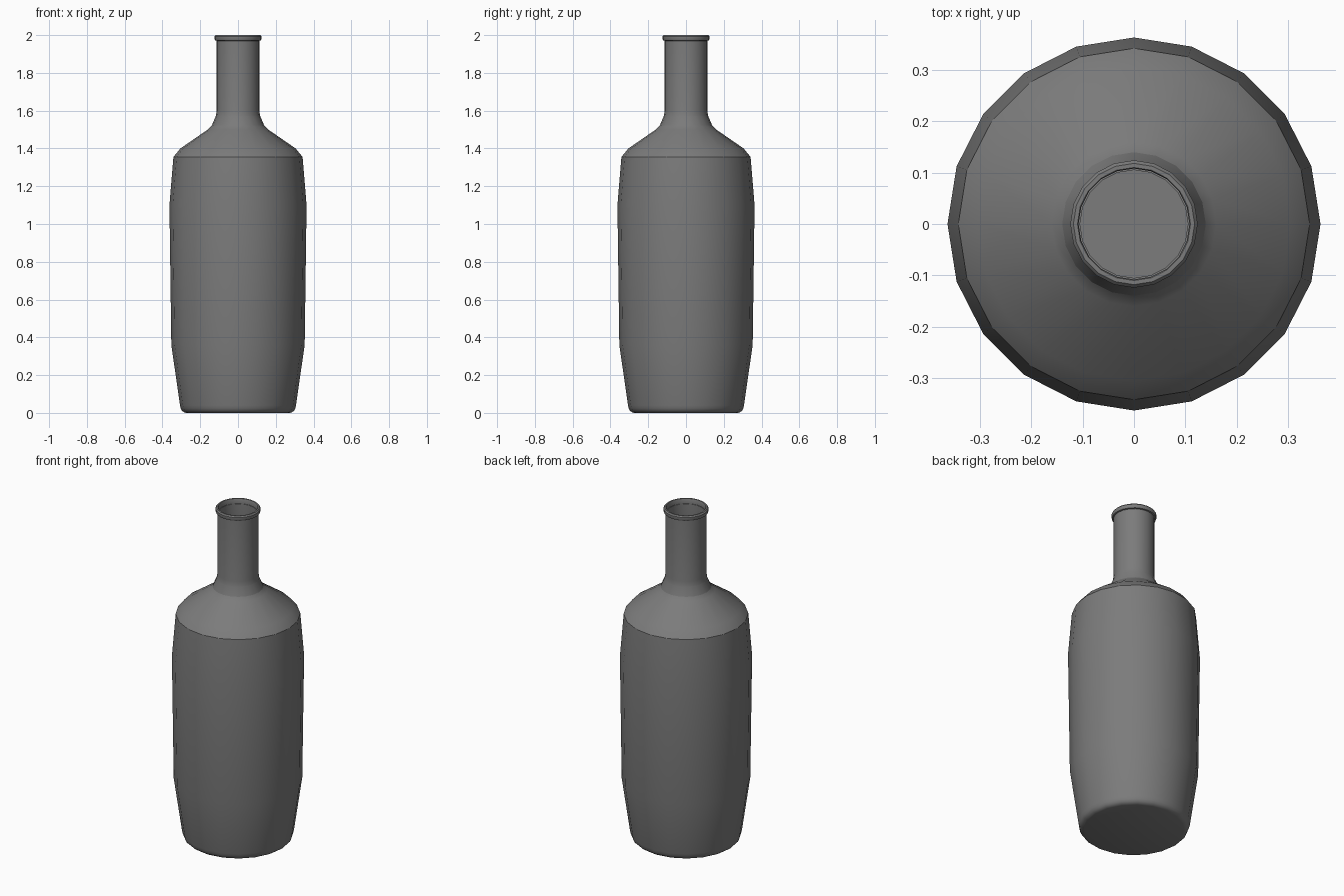
import bpy, bmesh
from math import cos, sin, tau, radians

if "Cube" in bpy.data.objects:
    bpy.data.objects.remove(bpy.data.objects["Cube"])

SIDES = 20


def lathe(name, profile):
    """Spin an (r, z) profile around z; a zero radius closes to a pole."""
    bm = bmesh.new()
    rings = []
    for r, z in profile:
        if r == 0:
            rings.append([bm.verts.new((0, 0, z))] * SIDES)
        else:
            rings.append([bm.verts.new((r * cos(tau * i / SIDES),
                                        r * sin(tau * i / SIDES), z))
                          for i in range(SIDES)])
    for a, b in zip(rings, rings[1:]):
        for i in range(SIDES):
            j = (i + 1) % SIDES
            bm.faces.new(list(dict.fromkeys((a[i], a[j], b[j], b[i]))))
    bmesh.ops.recalc_face_normals(bm, faces=bm.faces)
    mesh = bpy.data.meshes.new(name)
    bm.to_mesh(mesh)
    bm.free()
    ob = bpy.data.objects.new(name, mesh)
    bpy.context.collection.objects.link(ob)
    bpy.context.view_layer.objects.active = ob
    ob.select_set(True)
    bpy.ops.object.shade_smooth_by_angle(angle=radians(32))
    ob.select_set(False)
    return ob


# outer wall: rounded base, body, shoulder, neck
outer = [(0, 0), (0.275, 0), (0.287, 0.004), (0.297, 0.012), (0.303, 0.024),
         (0.307, 0.04), (0.353, 0.36), (0.363, 1.10), (0.342, 1.355),
         (0.305, 1.40), (0.16, 1.50), (0.135, 1.525), (0.119, 1.56),
         (0.113, 1.60), (0.113, 1.97)]
# rounded lip around the mouth, with a small step inside
lip = [(0.121, 1.972), (0.124, 1.978), (0.124, 1.993), (0.118, 2.0),
       (0.110, 2.0), (0.108, 1.996), (0.108, 1.97), (0.105, 1.97)]
# thin inner wall down to the floor
inner = [(0.105, 1.60), (0.152, 1.492), (0.298, 1.392), (0.334, 1.35),
         (0.355, 1.10), (0.345, 0.36), (0.295, 0.03), (0.27, 0.012), (0, 0.012)]

bottle = lathe("bottle", outer + lip + inner)

# dark grey glass
glass = bpy.data.materials.new("dark_glass")
glass.diffuse_color = (0.2, 0.2, 0.2, 1)
glass.use_nodes = True
glass.node_tree.nodes["Principled BSDF"].inputs["Base Color"].default_value = glass.diffuse_color
bottle.data.materials.append(glass)
